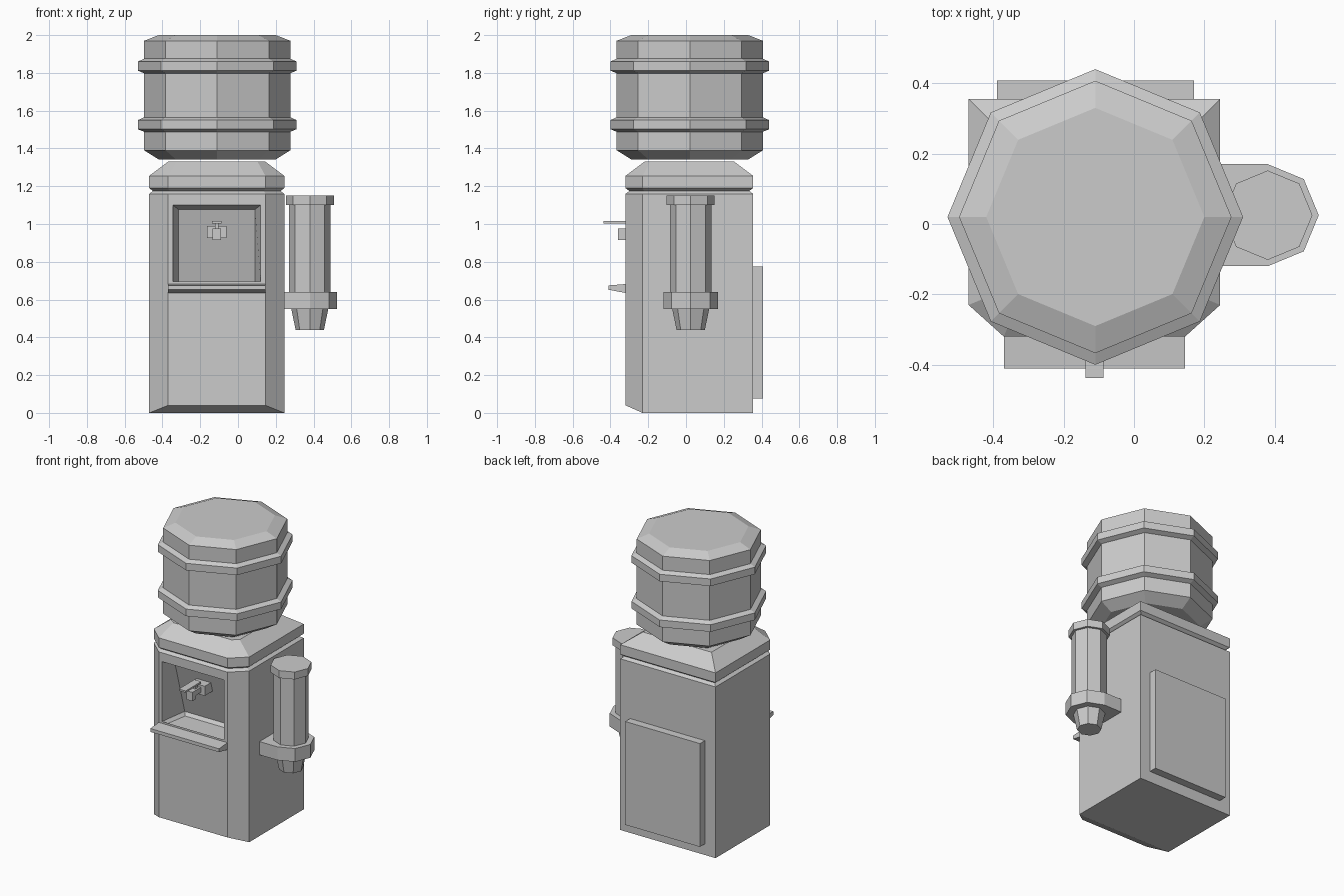
import bpy, bmesh, math

if "Cube" in bpy.data.objects:
    bpy.data.objects.remove(bpy.data.objects["Cube"])


def finish(bm, name):
    bmesh.ops.recalc_face_normals(bm, faces=bm.faces)
    me = bpy.data.meshes.new(name)
    bm.to_mesh(me)
    bm.free()
    ob = bpy.data.objects.new(name, me)
    bpy.context.collection.objects.link(ob)
    return ob


def stack(rings):
    """Skin a list of equal-length point rings and cap both ends."""
    bm = bmesh.new()
    vs = [[bm.verts.new(p) for p in r] for r in rings]
    n = len(vs[0])
    for a, b in zip(vs, vs[1:]):
        for i in range(n):
            j = (i + 1) % n
            bm.faces.new((a[i], a[j], b[j], b[i]))
    bm.faces.new(vs[0][::-1])
    bm.faces.new(vs[-1])
    return bm, vs


def octagon(cx, cy, r, z):
    return [(cx + r * math.cos(k * math.pi / 4), cy + r * math.sin(k * math.pi / 4), z)
            for k in range(8)]


def lathe(name, cx, cy, profile):
    return finish(stack([octagon(cx, cy, r, z) for r, z in profile])[0], name)


def box(name, x, y, z):
    ring = lambda h: [(x[0], y[0], h), (x[1], y[0], h), (x[1], y[1], h), (x[0], y[1], h)]
    return finish(stack([ring(z[0]), ring(z[1])])[0], name)


def outline(d, z, zf=None):
    """Cabinet plan with chamfered front corners, inset by d."""
    c = d * math.tan(math.pi / 8)
    zf = z if zf is None else zf
    return [(-.37 + c, -.32 + d, zf), (.145 - c, -.32 + d, zf), (.245 - d, -.23 + c, z),
            (.245 - d, .355 - d, z), (-.47 + d, .355 - d, z), (-.47 + d, -.23 + c, z)]


# Cabinet with groove and sloped lid
bm, vs = stack([outline(0, 0, .04), outline(0, 1.16), outline(.02, 1.175),
                outline(0, 1.19), outline(0, 1.255), outline(.1, 1.33)])
bmesh.ops.connect_verts(bm, verts=[vs[0][2], vs[0][5]])

# Recessed alcove in the front face
front = [vs[0][0], vs[0][1], vs[1][1], vs[1][0]]
bm.faces.remove(bm.faces.get(front))
rim = [bm.verts.new((x, -.32, z)) for x, z in
       ((-.345, .695), (.12, .695), (.12, 1.10), (-.345, 1.10))]
back = [bm.verts.new(p) for p in ((-.315, -.12, .695), (.09, -.12, .695),
                                  (.09, -.23, 1.077), (-.315, -.23, 1.077))]
for a, b in ((front, rim), (rim, back)):
    for i in range(4):
        j = (i + 1) % 4
        bm.faces.new((a[i], a[j], b[j], b[i]))
bm.faces.new(back)
bmesh.ops.recalc_face_normals(bm, faces=bm.faces)

# Drip basin sunk in the alcove floor
floor = bm.faces.get((rim[0], rim[1], back[1], back[0]))
bmesh.ops.inset_individual(bm, faces=[floor], thickness=.025)
for v in floor.verts:
    v.co.z -= .02
finish(bm, "cabinet")

# Drip tray ledge
side = [(-.32, .635), (-.41, .652), (-.41, .675), (-.32, .682)]
finish(stack([[(x, y, z) for y, z in side] for x in (-.37, .145)])[0], "tray_ledge")

# Tap
box("tap_body", (-.165, -.06), (-.27, -.185), (.925, .99))
box("tap_arm", (-.135, -.09), (-.33, -.26), (.94, .975))
box("tap_nozzle", (-.135, -.09), (-.36, -.32), (.915, .975))
box("tap_stem", (-.123, -.102), (-.31, -.28), (.97, 1.005))
box("tap_lever", (-.138, -.087), (-.437, -.27), (1.003, 1.015))

# Back service panel
box("back_panel", (-.39, .17), (.35, .408), (.075, .775))

# Water bottle with two raised bands
R, B = .387, .42
lathe("water_bottle", -.11, .02,
      [(.31, 1.342), (R, 1.39), (R, 1.488), (B, 1.502), (B, 1.55), (R, 1.565),
       (R, 1.798), (B, 1.812), (B, 1.86), (R, 1.875), (R, 1.97), (.31, 2.0)])

# Cup dispenser on the right side
CX, CY = .38, .025
lathe("cup_tube", CX, CY, [(.11, .62), (.11, 1.11)])
lathe("cup_tube_cap", CX, CY, [(.127, 1.10), (.127, 1.15)])
lathe("cup", CX, CY, [(.075, .44), (.1, .56)])


def collar(z):
    half = [p for p in octagon(CX, CY, .145, z)]
    return ([(.24, CY - .145, z), half[6], half[7], half[0], half[1], half[2],
             (.24, CY + .145, z)])


finish(stack([collar(.55), collar(.64)])[0], "cup_collar")
